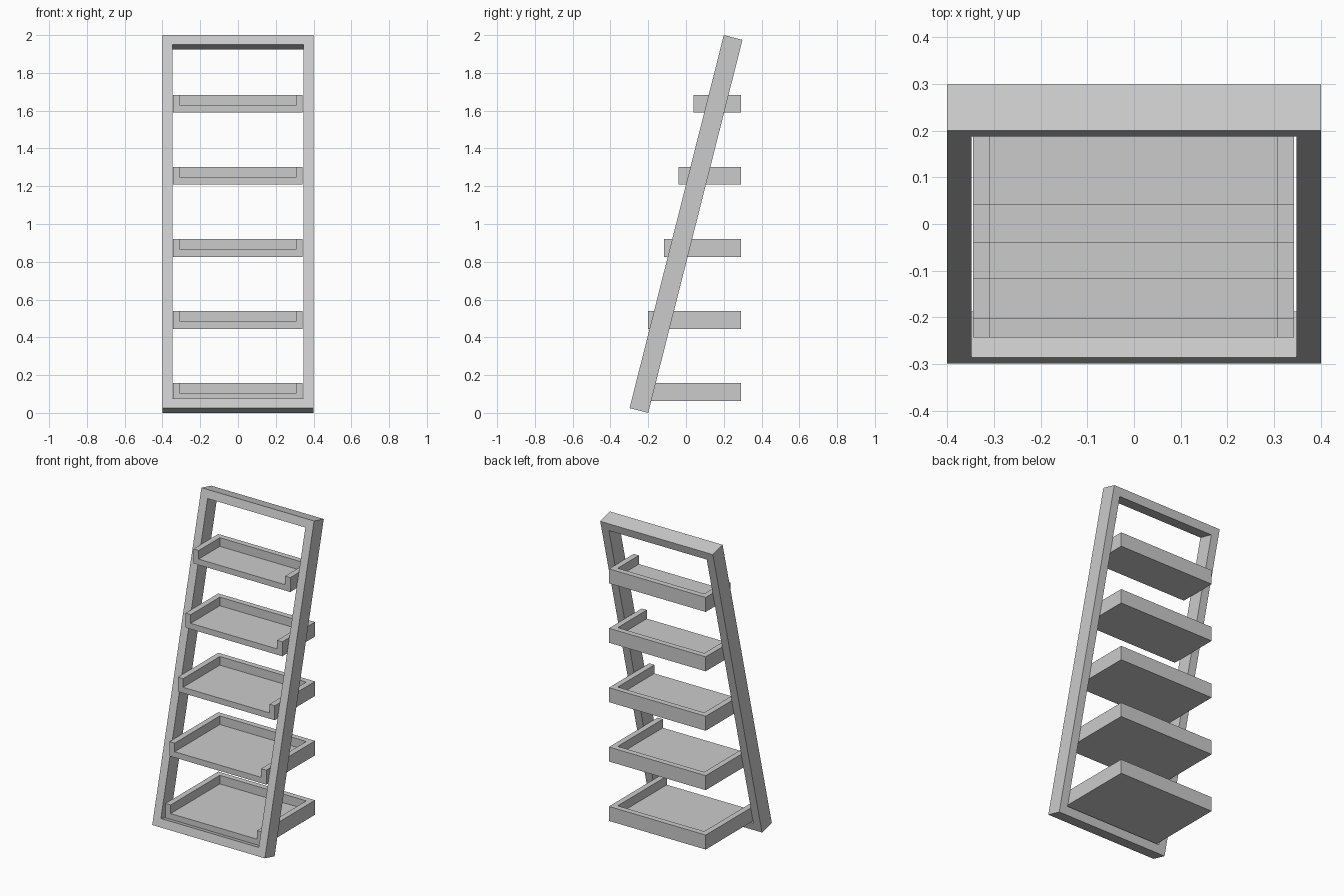
import bpy, bmesh, math
from mathutils import Matrix

if "Cube" in bpy.data.objects:
    bpy.data.objects.remove(bpy.data.objects["Cube"])


def make_object(name, bm):
    bmesh.ops.recalc_face_normals(bm, faces=bm.faces)
    me = bpy.data.meshes.new(name)
    bm.to_mesh(me)
    bm.free()
    ob = bpy.data.objects.new(name, me)
    bpy.context.collection.objects.link(ob)
    return ob


def box(name, x0, x1, y0, y1, z0, z1):
    bm = bmesh.new()
    m = Matrix.Translation(((x0 + x1) / 2, (y0 + y1) / 2, (z0 + z1) / 2))
    m = m @ Matrix.Diagonal((x1 - x0, y1 - y0, z1 - z0, 1))
    bmesh.ops.create_cube(bm, size=1, matrix=m)
    return make_object(name, bm)


# Leaning rectangular frame: flat ring, extruded, then tilted back
LENGTH, DEPTH, BAR, LEAN = 2.037, 0.102, 0.0525, math.radians(14.18)
bm = bmesh.new()


def ring(hx, hz):
    return [bm.verts.new((sx * hx, -DEPTH / 2, sz * hz))
            for sx, sz in ((-1, -1), (1, -1), (1, 1), (-1, 1))]


outer = ring(0.4, LENGTH / 2)
inner = ring(0.4 - BAR, LENGTH / 2 - BAR)
for i in range(4):
    j = (i + 1) % 4
    bm.faces.new((outer[i], outer[j], inner[j], inner[i]))
ext = bmesh.ops.extrude_face_region(bm, geom=bm.faces[:], use_keep_orig=True)
new_verts = [g for g in ext["geom"] if isinstance(g, bmesh.types.BMVert)]
bmesh.ops.translate(bm, vec=(0, DEPTH, 0), verts=new_verts)
bmesh.ops.transform(bm, verts=bm.verts,
                    matrix=Matrix.Translation((0, 0, 1)) @ Matrix.Rotation(-LEAN, 4, "X"))
make_object("leaning_frame", bm)

# Five trays with side and back walls, open at the front
WALL, HEIGHT, BACK = 0.0365, 0.093, 0.292
LEFT, RIGHT = -0.3445, 0.3425
for i, front in enumerate((-0.243, -0.202, -0.117, -0.04, 0.041)):
    z = 0.064 + 0.3813 * i
    tray = box(f"shelf_tray_{i + 1}", LEFT, RIGHT, front, BACK, z, z + HEIGHT)
    cutter = box("tray_cutter", LEFT + WALL, RIGHT - WALL,
                 front - 0.1, BACK - WALL, z + 0.0375, z + 0.2)
    mod = tray.modifiers.new("hollow", "BOOLEAN")
    mod.operation = "DIFFERENCE"
    mod.solver = "EXACT"
    mod.object = cutter
    bpy.context.view_layer.objects.active = tray
    bpy.ops.object.modifier_apply(modifier=mod.name)
    bpy.data.objects.remove(cutter)
